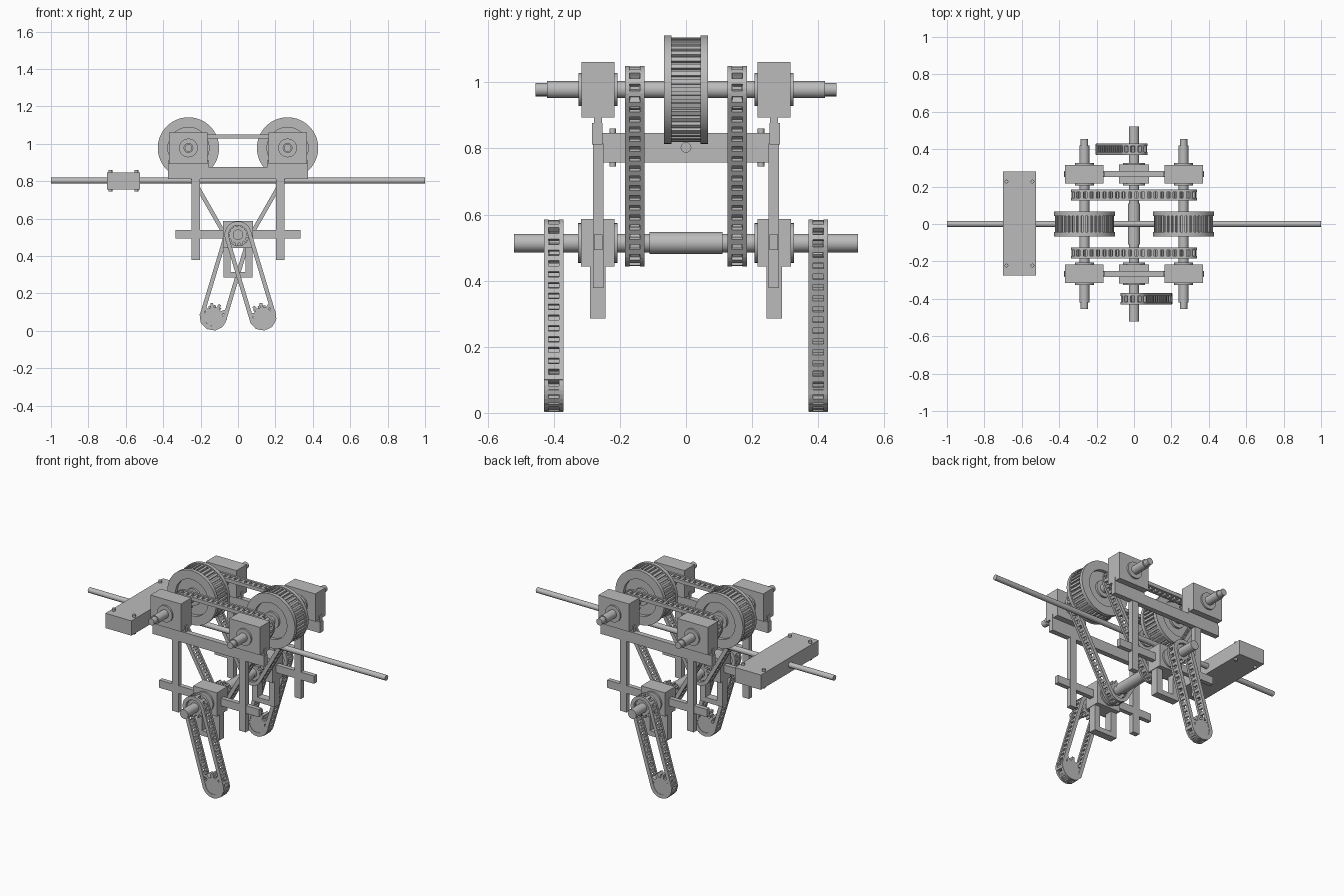
import bpy, bmesh
from math import sin, cos, pi, atan2
from mathutils import Vector, Matrix

if "Cube" in bpy.data.objects:
    bpy.data.objects.remove(bpy.data.objects["Cube"])

grey = bpy.data.materials.new("machine_grey")
grey.use_nodes = True
grey.diffuse_color = (0.5, 0.5, 0.5, 1)
grey.node_tree.nodes["Principled BSDF"].inputs["Base Color"].default_value = (0.5, 0.5, 0.5, 1)


def finish(name, bm, smooth=False):
    bmesh.ops.recalc_face_normals(bm, faces=bm.faces)
    mesh = bpy.data.meshes.new(name)
    bm.to_mesh(mesh)
    bm.free()
    mesh.materials.append(grey)
    obj = bpy.data.objects.new(name, mesh)
    bpy.context.collection.objects.link(obj)
    if smooth:
        bpy.ops.object.select_all(action="DESELECT")
        obj.select_set(True)
        bpy.context.view_layer.objects.active = obj
        bpy.ops.object.shade_smooth_by_angle(angle=0.6)
    return obj


def add_box(bm, centre, size, turn=0.0):
    m = Matrix.Translation(centre) @ Matrix.Rotation(turn, 4, "Y") @ Matrix.Diagonal((*size, 1))
    bmesh.ops.create_cube(bm, size=1, matrix=m)


def box(name, x, y, z):
    """Box from (low, high) ranges."""
    bm = bmesh.new()
    add_box(bm, [sum(r) / 2 for r in (x, y, z)], [abs(r[1] - r[0]) for r in (x, y, z)])
    return finish(name, bm)


def lathe(name, profile, x, z, steps=32, ring=False):
    """Spin (radius, y) points about an axis along y; ring closes the profile."""
    bm = bmesh.new()
    loops = []
    for i in range(steps):
        a = 2 * pi * i / steps
        loops.append([bm.verts.new((x + r * cos(a), y, z + r * sin(a))) for r, y in profile])
    n = len(profile)
    for i in range(steps):
        a, b = loops[i], loops[(i + 1) % steps]
        for j in range(n if ring else n - 1):
            k = (j + 1) % n
            bm.faces.new((a[j], a[k], b[k], b[j]))
    if not ring:
        bm.faces.new([l[0] for l in loops])
        bm.faces.new([l[-1] for l in loops])
    return finish(name, bm, True)


def gear(name, x, y, z, inner, outer, width, teeth):
    bm = bmesh.new()
    verts = []
    for i in range(teeth):
        for f, r in ((0, inner), (0.4, inner), (0.55, outer), (0.85, outer)):
            a = 2 * pi * (i + f) / teeth
            verts.append(bm.verts.new((x + r * cos(a), y - width / 2, z + r * sin(a))))
    face = bm.faces.new(verts)
    new = bmesh.ops.extrude_face_region(bm, geom=[face])["geom"]
    bmesh.ops.translate(bm, vec=(0, width, 0), verts=[v for v in new if isinstance(v, bmesh.types.BMVert)])
    return finish(name, bm)


def loop_path(centres, radius, pitch):
    """Evenly spaced (position, angle of outward normal) along a belt round equal circles."""
    pts = [Vector(c) for c in centres]
    n = len(pts)
    normals = []
    for i in range(n):
        d = pts[(i + 1) % n] - pts[i]
        normals.append(atan2(-d.x, d.y))
    pieces = []
    for i in range(n):
        a, b = normals[i - 1], normals[i]
        pieces.append(("arc", pts[i], a, (b - a) % (2 * pi)))
        pieces.append(("run", pts[i], b, (pts[(i + 1) % n] - pts[i]).length))
    lengths = [p[3] * radius if p[0] == "arc" else p[3] for p in pieces]
    count = round(sum(lengths) / pitch)
    out = []
    for k in range(count):
        s = sum(lengths) * k / count
        for (kind, c, ang, span), length in zip(pieces, lengths):
            if s <= length:
                break
            s -= length
        a = ang + s / radius if kind == "arc" else ang
        p = c + radius * Vector((cos(a), sin(a)))
        if kind == "run":
            p += s * Vector((-sin(a), cos(a)))
        out.append((p, a))
    return out


def chain(name, y, centres):
    """Ladder chain: two side rails joined by rungs."""
    bm = bmesh.new()
    half = 0.011
    for side in (-1, 1):
        rows = []
        for p, a in loop_path(centres, 0.061, 0.012):
            d = Vector((cos(a), sin(a))) * half
            rows.append([bm.verts.new((p.x + u * d.x, y + side * w, p.y + u * d.y))
                         for u, w in ((-1, 0.016), (1, 0.016), (1, 0.03), (-1, 0.03))])
        for i, row in enumerate(rows):
            nxt = rows[(i + 1) % len(rows)]
            for j in range(4):
                k = (j + 1) % 4
                bm.faces.new((row[j], row[k], nxt[k], nxt[j]))
    for p, a in loop_path(centres, 0.061, 0.034):
        add_box(bm, (p.x, y, p.y), (0.016, 0.036, 0.017), -a)
    return finish(name, bm)


WX, WZ, MZ = 0.265, 0.978, 0.514

# Cable and counterweight plate with bolts
rod = lathe("cable_rod", [(0.016, -1), (0.016, 1)], 0, 0, 24)
rod.rotation_euler.z = pi / 2
rod.location.z = 0.803
box("side_plate", (-0.7, -0.525), (-0.275, 0.28), (0.757, 0.847))
for bx in (-0.682, -0.543):
    for by in (-0.222, 0.227):
        bolt = lathe("plate_bolt", [(0.01, -0.058), (0.01, 0.058)], 0, 0, 16)
        bolt.rotation_euler.x = pi / 2
        bolt.location = (bx, by, 0.803)

# Wheels on their axles
for x in (-WX, WX):
    lathe("wheel_axle", [(0.02, -0.455), (0.02, -0.42), (0.026, -0.42), (0.026, 0.42),
                         (0.02, 0.42), (0.02, 0.455)], x, WZ)
    lathe("wheel_hub", [(0.05, -0.058), (0.05, 0.058)], x, WZ)
    lathe("wheel_web", [(0.12, -0.045), (0.12, 0.045)], x, WZ, 48)
    lathe("wheel_drum", [(0.11, -0.046), (0.146, -0.046), (0.146, 0.046), (0.11, 0.046)], x, WZ, 64, True)
    bm = bmesh.new()
    for i in range(40):
        a = 2 * pi * i / 40
        add_box(bm, (x + 0.15 * cos(a), 0, WZ + 0.15 * sin(a)), (0.016, 0.092, 0.014), -a)
    finish("wheel_ribs", bm)
    for s in (-1, 1):
        lathe("wheel_flange", [(0.11, s * 0.044), (0.164, s * 0.044), (0.164, s * 0.066),
                               (0.11, s * 0.066)], x, WZ, 64, True)

# Central drive shaft
lathe("drive_shaft", [(0.028, -0.52), (0.028, -0.11), (0.033, -0.11), (0.033, 0.11),
                      (0.028, 0.11), (0.028, 0.52)], 0, MZ)

for s in (-1, 1):
    # Bearing blocks, collars and the beam that carries them
    for x in (-WX, WX):
        box("bearing_block", (x - 0.103, x + 0.103), (s * 0.217, s * 0.316), (0.893, 1.062))
        box("block_web", (x - 0.107, x + 0.107), (s * 0.254, s * 0.279), (0.86, 0.915))
        lathe("bearing_collar", [(0.05, s * 0.207), (0.05, s * 0.326)], x, WZ)
    box("beam", (-0.375, 0.375), (s * 0.252, s * 0.284), (0.812, 0.877))

    # Cross-shaped hanging frame
    for x in (-0.226, 0.226):
        box("frame_post", (x - 0.022, x + 0.022), (s * 0.25, s * 0.281), (0.378, 0.815))
    box("frame_crossbar", (-0.335, 0.335), (s * 0.252, s * 0.279), (0.493, 0.54))
    box("drive_block", (-0.08, 0.08), (s * 0.217, s * 0.317), (0.443, 0.587))
    lathe("drive_collar", [(0.06, s * 0.207), (0.06, s * 0.327)], 0, MZ)
    for x in (-0.058, 0.058):
        box("bracket_leg", (x - 0.019, x + 0.019), (s * 0.243, s * 0.29), (0.285, 0.45))
    box("bracket_base", (-0.077, 0.077), (s * 0.243, s * 0.29), (0.285, 0.315))

    # Inner chains around both axles and the drive shaft
    corners = [(0, MZ), (WX, WZ), (-WX, WZ)]
    chain("inner_chain", s * 0.155, corners)
    for x, z in corners:
        gear("inner_sprocket", x, s * 0.155, z, 0.046, 0.062, 0.03, 12)

    # Outer chains down to the low sprockets
    low = (-s * 0.132, 0.076)
    chain("outer_chain", s * 0.4, [(0, MZ), low])
    for x, z in ((0, MZ), low):
        gear("outer_sprocket", x, s * 0.4, z, 0.046, 0.062, 0.03, 12)
    gear("low_sprocket_rim", low[0], s * 0.4, low[1], 0.05, 0.074, 0.056, 10)
